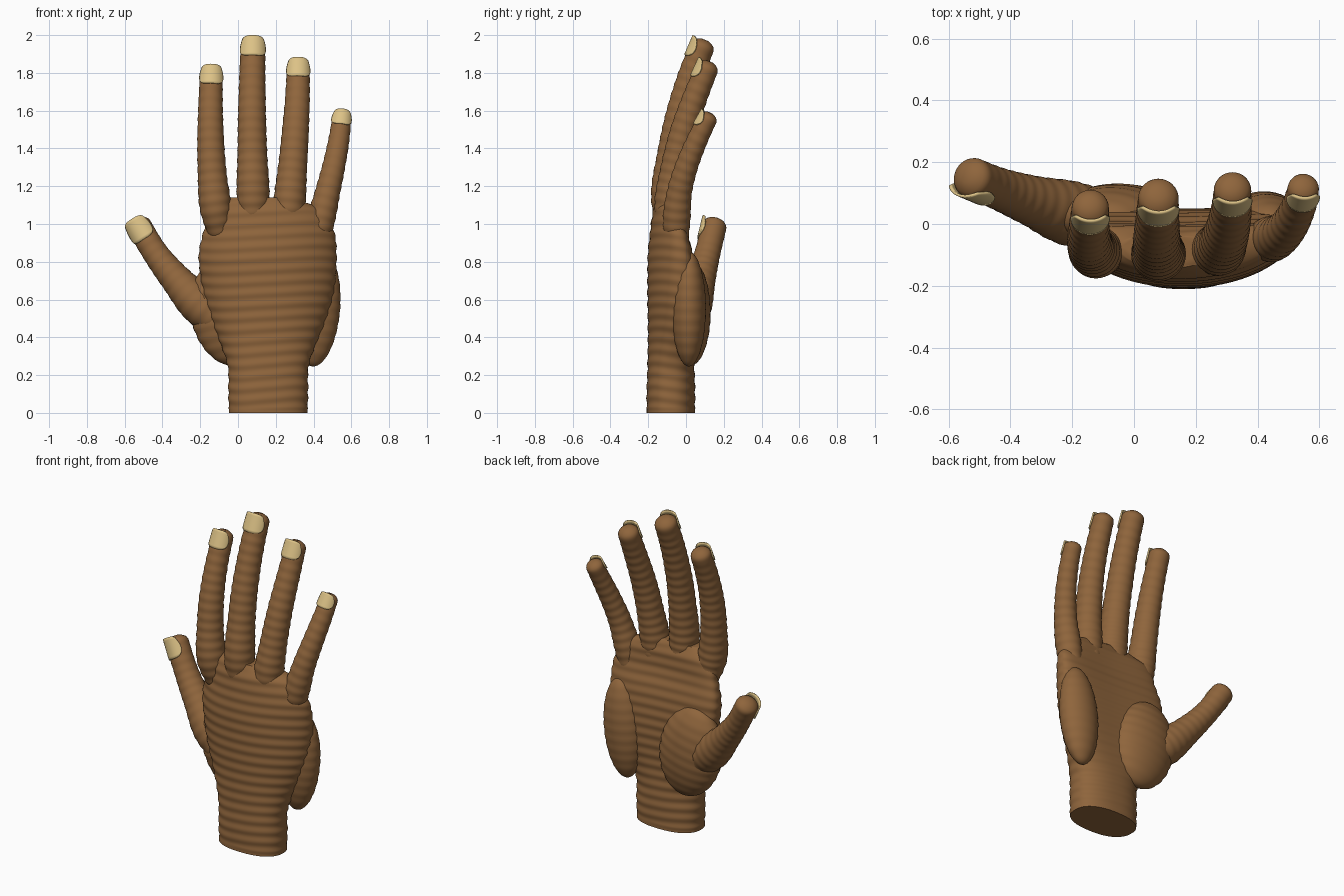
import bpy, bmesh, math
from mathutils import Vector, Matrix

if "Cube" in bpy.data.objects:
    bpy.data.objects.remove(bpy.data.objects["Cube"])


def material(name, col):
    m = bpy.data.materials.new(name)
    m.diffuse_color = (*col, 1)
    m.use_nodes = True
    m.node_tree.nodes["Principled BSDF"].inputs["Base Color"].default_value = m.diffuse_color
    return m


SKIN = material("brown skin", (0.275, 0.13, 0.045))
NAIL = material("cream nail", (0.72, 0.54, 0.24))


def spline(keys, t):
    """Catmull-Rom through tuples of any length, t in 0..1."""
    n = len(keys) - 1
    i = min(int(t * n), n - 1)
    u = t * n - i
    b, c = keys[i], keys[i + 1]
    a = keys[i - 1] if i > 0 else [2 * p - q for p, q in zip(b, c)]
    d = keys[i + 2] if i + 2 <= n else [2 * q - p for p, q in zip(b, c)]
    return [0.5 * (2 * q + (r - p) * u + (2 * p - 5 * q + 4 * r - s) * u * u
                   + (3 * q - p - 3 * r + s) * u ** 3)
            for p, q, r, s in zip(a, b, c, d)]


def finish(name, bm, mat, angle=50):
    bmesh.ops.recalc_face_normals(bm, faces=bm.faces)
    me = bpy.data.meshes.new(name)
    bm.to_mesh(me)
    bm.free()
    me.materials.append(mat)
    ob = bpy.data.objects.new(name, me)
    bpy.context.collection.objects.link(ob)
    bpy.ops.object.select_all(action='DESELECT')
    ob.select_set(True)
    bpy.context.view_layer.objects.active = ob
    bpy.ops.object.shade_smooth_by_angle(angle=math.radians(angle))
    return ob


def loft(name, rings, mat, closed=True):
    """Skin a list of point rings; closed rings get end caps."""
    bm = bmesh.new()
    vs = [[bm.verts.new(p) for p in r] for r in rings]
    k = len(vs[0])
    for a, b in zip(vs, vs[1:]):
        for j in range(k if closed else k - 1):
            bm.faces.new((a[j], a[(j + 1) % k], b[(j + 1) % k], b[j]))
    if closed:
        bm.faces.new(vs[0])
        bm.faces.new(vs[-1])
    return finish(name, bm, mat)


def frame(keys, t, back):
    """Centre, radius, axis, back-of-finger and side directions on a path."""
    x, y, z, r = spline(keys, t)
    e = 0.01
    p = Vector(spline(keys, max(t - e, 0))[:3])
    q = Vector(spline(keys, min(t + e, 1))[:3])
    ax = (q - p).normalized()
    bk = (back - ax * back.dot(ax)).normalized()
    return Vector((x, y, z)), r, ax, bk, ax.cross(bk)


def digit(name, keys, nail_len, back=Vector((0, -1, 0)), ridge=0.02):
    """Ridged tube with rounded tip, plus a curved nail plate."""
    length = sum((Vector(b[:3]) - Vector(a[:3])).length for a, b in zip(keys, keys[1:]))
    rows, segs = int(length / 0.008), 32
    rings = []
    for i in range(rows + 1):
        t = i / rows
        c, r, ax, bk, sd = frame(keys, t, back)
        left = (1 - t) * length
        cap = r * 0.75
        fade = min(1, left / 0.15)
        r *= 1 + ridge * fade * math.sin(2 * math.pi * t * length / 0.055)
        if left < cap:
            r *= max(0.12, 1 - (1 - left / cap) ** 2.6) ** 0.5
        rings.append([c + r * (math.cos(w) * bk + math.sin(w) * sd)
                      for w in (2 * math.pi * j / segs for j in range(segs))])
    loft(name, rings, SKIN)
    # nail plate, narrower at its root and its free corners
    rings = []
    for i in range(9):
        s = i / 8
        t = 1 - nail_len * (1 - s) / length
        c, r, ax, bk, sd = frame(keys, t, back)
        half = 0.95 + 0.2 * math.sin(math.pi * min(1, s * 1.1 + 0.05)) - (0.08 if i in (0, 8) else 0)
        rings.append([c + r * (1.03 * math.cos(w) * bk + 1.09 * math.sin(w) * sd)
                      - ax * 0.012 * (w / half) ** 4 * (2 * s - 1)
                      for w in (half * (j / 8 - 1) for j in range(17))])
    ob = loft(name + "_nail", rings, NAIL, closed=False)
    mod = ob.modifiers.new("thickness", 'SOLIDIFY')
    mod.thickness = 0.009
    mod.offset = 0


# wrist and palm: z, centre x, half width, centre y, half depth, arch
PALM = [(0.00, 0.160, 0.208, -0.080, 0.128, 0.00),
        (0.12, 0.160, 0.211, -0.080, 0.128, 0.00),
        (0.24, 0.160, 0.213, -0.080, 0.124, 0.00),
        (0.36, 0.160, 0.250, -0.080, 0.122, 0.02),
        (0.48, 0.162, 0.300, -0.078, 0.124, 0.04),
        (0.60, 0.162, 0.338, -0.078, 0.126, 0.05),
        (0.72, 0.160, 0.357, -0.080, 0.124, 0.055),
        (0.84, 0.157, 0.365, -0.086, 0.116, 0.06),
        (0.96, 0.163, 0.345, -0.095, 0.095, 0.055),
        (1.08, 0.150, 0.290, -0.092, 0.080, 0.04),
        (1.14, 0.110, 0.150, -0.090, 0.050, 0.01)]
rings = []
for i in range(141):
    z, cx, hw, cy, hd, arch = spline(PALM, i / 140)
    ring = []
    for j in range(64):
        w = 2 * math.pi * j / 64
        c, s = math.cos(w), math.sin(w)
        c, s = math.copysign(abs(c) ** 0.85, c), math.copysign(abs(s) ** 0.85, s)
        g = 0.0025 * math.sin(2 * math.pi * (z + 0.012 * math.sin(2 * w)) / 0.062) if z > 0.02 else 0
        ring.append((cx + (hw + g) * c, cy + (hd + g) * s + arch * c * c, z))
    rings.append(ring)
loft("palm_and_wrist", rings, SKIN)


# fleshy pads on the palm side, faintly ridged
def pad(name, loc, size, tilt):
    bm = bmesh.new()
    bmesh.ops.create_uvsphere(bm, u_segments=40, v_segments=64, radius=1)
    for v in bm.verts:
        k = 1 + 0.012 * math.sin(2 * math.pi * v.co.z * size[2] / 0.062)
        v.co.x *= k
        v.co.y *= k
    bm.transform(Matrix.Translation(loc) @ Matrix.Rotation(math.radians(tilt), 4, 'Y')
                 @ Matrix.Diagonal((*size, 1)))
    finish(name, bm, SKIN)


pad("thumb_pad", (-0.05, 0.02, 0.53), (0.20, 0.11, 0.285), -12)
pad("little_finger_pad", (0.420, 0.015, 0.55), (0.12, 0.09, 0.305), 5)

# fingers: x, y, z, radius
digit("index_finger", [(-0.085, -0.060, 0.90, 0.050), (-0.118, -0.090, 1.08, 0.083),
                       (-0.137, -0.078, 1.27, 0.076), (-0.145, -0.050, 1.46, 0.070),
                       (-0.145, -0.002, 1.64, 0.064), (-0.140, 0.068, 1.825, 0.059)], 0.105)
digit("middle_finger", [(0.085, -0.080, 0.95, 0.070), (0.080, -0.098, 1.15, 0.087),
                        (0.076, -0.075, 1.36, 0.079), (0.074, -0.035, 1.57, 0.074),
                        (0.076, 0.025, 1.78, 0.069), (0.080, 0.100, 1.975, 0.064)], 0.115)
digit("ring_finger", [(0.262, -0.075, 0.90, 0.060), (0.272, -0.083, 1.10, 0.084),
                      (0.288, -0.058, 1.29, 0.077), (0.303, -0.016, 1.48, 0.071),
                      (0.315, 0.048, 1.67, 0.065), (0.320, 0.126, 1.86, 0.059)], 0.105)
digit("little_finger", [(0.410, -0.050, 0.86, 0.055), (0.440, -0.050, 1.02, 0.073),
                        (0.475, -0.034, 1.17, 0.066), (0.508, 0.005, 1.31, 0.060),
                        (0.535, 0.062, 1.45, 0.055), (0.552, 0.130, 1.587, 0.049)], 0.09)
digit("thumb", [(-0.02, 0.000, 0.42, 0.07), (-0.19, 0.030, 0.56, 0.105),
                (-0.33, 0.075, 0.71, 0.082), (-0.44, 0.115, 0.85, 0.068),
                (-0.543, 0.157, 1.022, 0.066)], 0.125,
      back=Vector((-0.3, -1, 0)), ridge=0.012)
